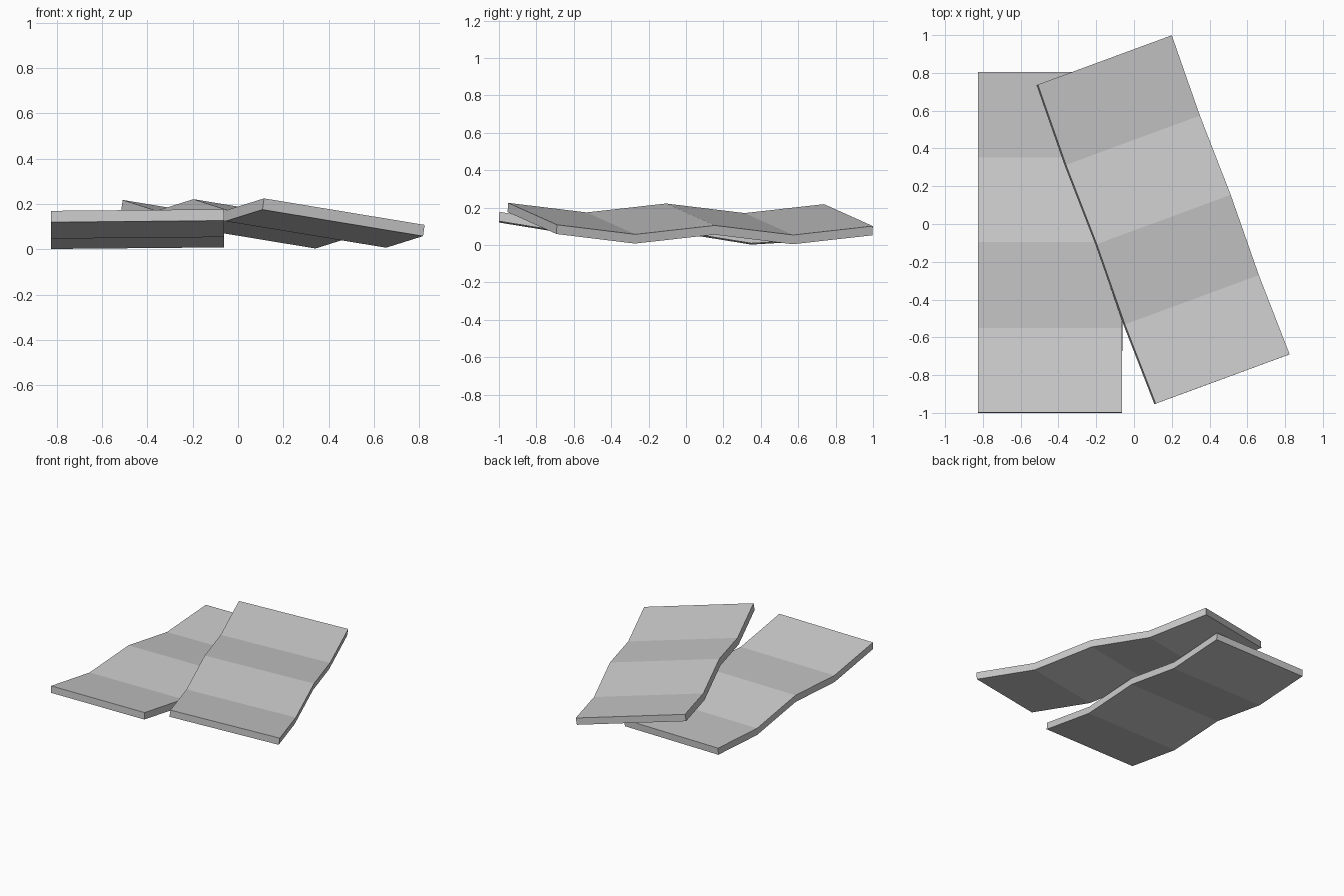
import bpy
import bmesh
from mathutils import Vector

if "Cube" in bpy.data.objects:
    bpy.data.objects.remove(bpy.data.objects["Cube"])

THICK = 0.05    # slab thickness
FOLD = 0.05     # depth of each zigzag fold
SEGMENTS = 4


def folded_sheet(name, front_left, front_right, back_left):
    """Zigzag slab spanned by three top corners."""
    o = Vector(front_left)
    w = Vector(front_right) - o
    l = Vector(back_left) - o
    n = w.cross(l).normalized()
    bm = bmesh.new()
    # zigzag side profile: top line forward, bottom line back
    line = [o + l * k / SEGMENTS - n * FOLD * (k % 2) for k in range(SEGMENTS + 1)]
    top = [[bm.verts.new(p + w * u) for u in (0, 1)] for p in line]
    low = [[bm.verts.new(p + w * u - n * THICK) for u in (0, 1)] for p in line]
    for k in range(SEGMENTS):
        bm.faces.new((top[k][0], top[k][1], top[k + 1][1], top[k + 1][0]))
        bm.faces.new((low[k][0], low[k + 1][0], low[k + 1][1], low[k][1]))
        for u in (0, 1):
            bm.faces.new((top[k][u], top[k + 1][u], low[k + 1][u], low[k][u]))
    # end caps
    for k in (0, SEGMENTS):
        bm.faces.new((top[k][0], top[k][1], low[k][1], low[k][0]))
    bmesh.ops.recalc_face_normals(bm, faces=bm.faces[:])
    mesh = bpy.data.meshes.new(name)
    bm.to_mesh(mesh)
    bm.free()
    obj = bpy.data.objects.new(name, mesh)
    bpy.context.collection.objects.link(obj)
    return obj


# lower sheet lying straight, upper sheet resting across its edge
folded_sheet("lower_sheet", (-0.826, -0.998, 0.170), (-0.063, -0.998, 0.177), (-0.826, 0.805, 0.079))
folded_sheet("upper_sheet", (0.115, -0.951, 0.225), (0.824, -0.690, 0.108), (-0.509, 0.738, 0.218))
